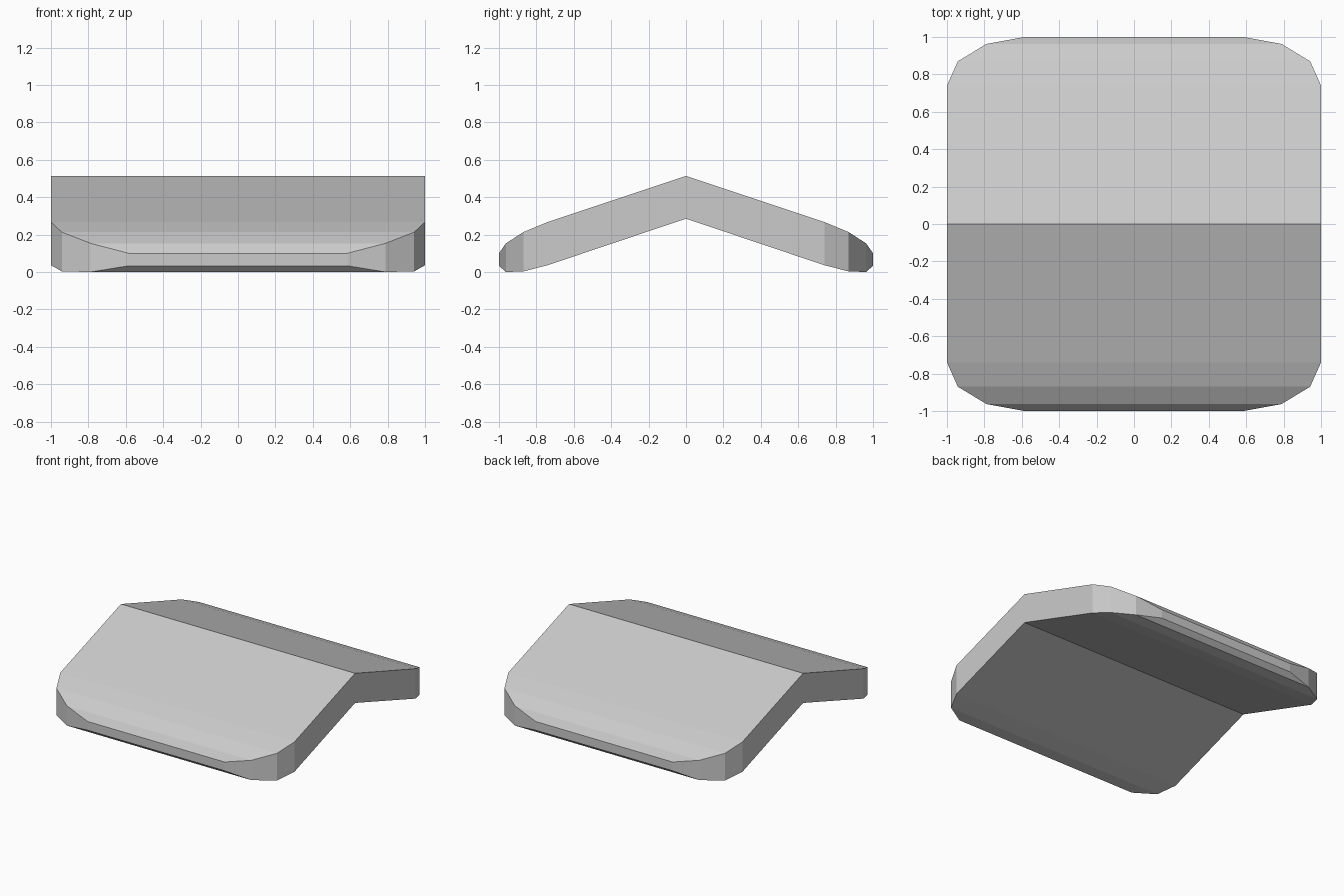
import bpy, bmesh

if "Cube" in bpy.data.objects:
    bpy.data.objects.remove(bpy.data.objects["Cube"])

# Half of the bent panel as cross-sections: y, half width, bottom z, top z
half = [
    (0.0, 1.0, 0.285, 0.514),
    (0.74, 1.0, 0.036, 0.267),
    (0.87, 0.942, 0.003, 0.213),
    (0.963, 0.788, 0.0, 0.153),
    (1.0, 0.585, 0.033, 0.1),
]
# Mirror the sections across the ridge
sections = [(-y, w, b, t) for y, w, b, t in reversed(half[1:])] + half

# Loft rectangular rings from front to back
bm = bmesh.new()
rings = [[bm.verts.new(p) for p in ((-w, y, b), (w, y, b), (w, y, t), (-w, y, t))]
         for y, w, b, t in sections]
for r0, r1 in zip(rings, rings[1:]):
    for i in range(4):
        j = (i + 1) % 4
        bm.faces.new((r0[i], r0[j], r1[j], r1[i]))

# Flat lips at the front and back
bm.faces.new(rings[0])
bm.faces.new(rings[-1])
bmesh.ops.recalc_face_normals(bm, faces=bm.faces)

mesh = bpy.data.meshes.new("bent_panel")
bm.to_mesh(mesh)
bm.free()
panel = bpy.data.objects.new("bent_panel", mesh)
bpy.context.collection.objects.link(panel)
